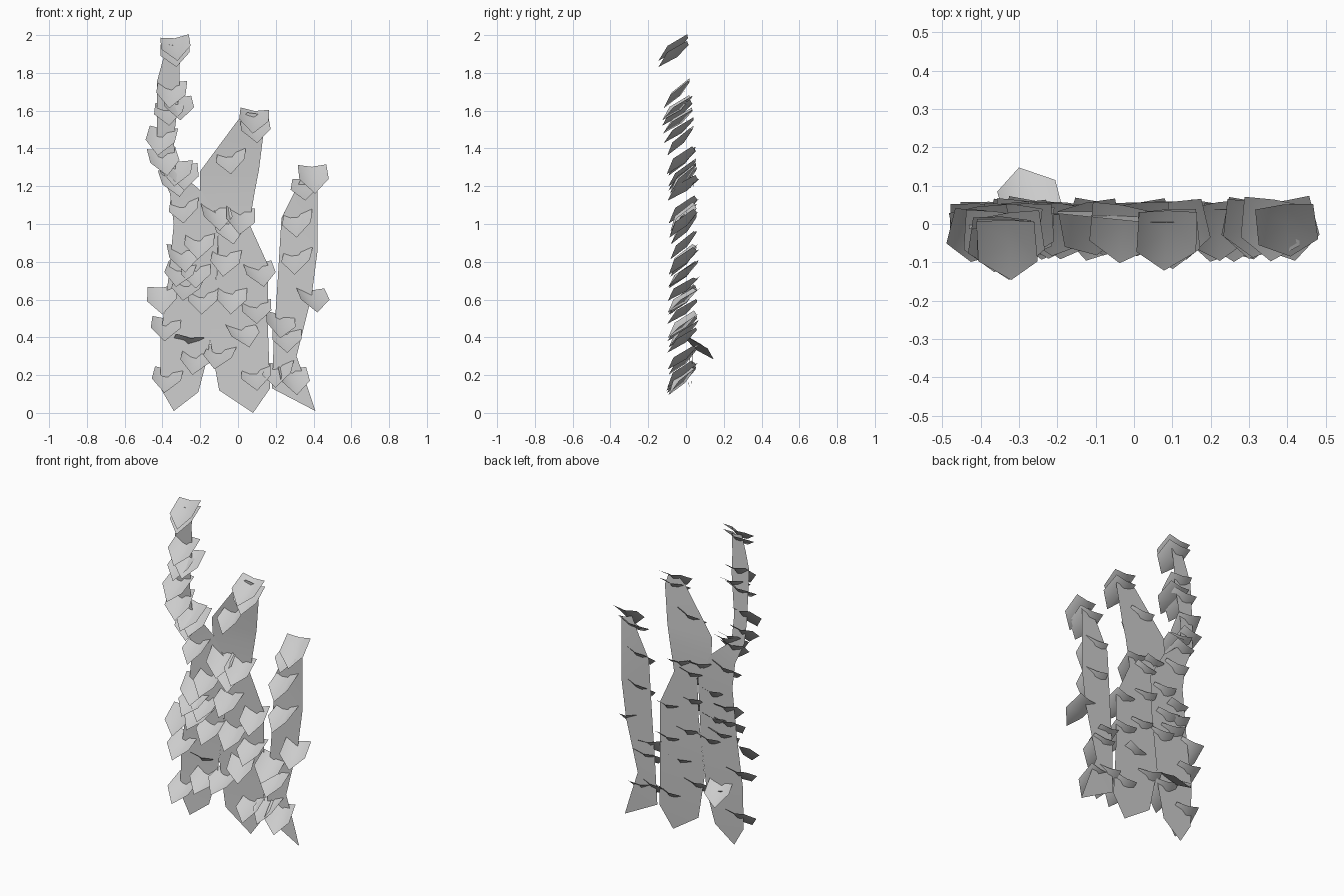
import bpy, random
from mathutils import Vector, Euler
from math import pi

random.seed(4)

def make(name, verts, faces):
    me = bpy.data.meshes.new(name)
    me.from_pydata(verts, [], faces)
    me.shade_smooth()
    ob = bpy.data.objects.new(name, me)
    bpy.context.collection.objects.link(ob)
    return ob

# depth of the bark sheets along the height
DEPTH = [(0, .01), (.3, .025), (1.2, .03), (1.6, 0), (2.0, -.025)]

def depth(z):
    for (z0, y0), (z1, y1) in zip(DEPTH, DEPTH[1:]):
        if z <= z1:
            return y0 + (y1 - y0) * (z - z0) / (z1 - z0)
    return DEPTH[-1][1]

# flat backing strands: rows of left point, right point (x, z)
def strand(name, rows, foot, off=0.0):
    verts = [(foot[0], depth(foot[1]) + off, foot[1])]
    for xl, zl, xr, zr in rows:
        verts += [(xl, depth(zl) + off, zl), (xr, depth(zr) + off, zr)]
    faces = [(0, 2, 1)]
    for i in range(1, 2 * len(rows) - 1, 2):
        faces.append((i, i + 1, i + 3, i + 2))
    return make(name, verts, faces)

strand("left_strand", [
    (-.41, .13, -.21, .11), (-.41, .40, -.16, .30), (-.37, .70, -.12, .62),
    (-.34, 1.0, -.10, 1.03), (-.36, 1.16, -.19, 1.17), (-.42, 1.30, -.33, 1.29),
    (-.43, 1.45, -.34, 1.45), (-.43, 1.75, -.31, 1.70), (-.40, 1.86, -.31, 1.83),
    (-.37, 1.95, -.30, 1.94)], (-.34, .01), -.003)
strand("middle_strand", [
    (-.10, .12, .17, .13), (-.15, .40, .16, .40), (-.11, .75, .16, .78),
    (-.10, 1.0, .06, 1.0), (-.20, 1.18, .09, 1.18), (-.20, 1.28, .11, 1.28),
    (.0, 1.55, .14, 1.52), (.05, 1.59, .12, 1.58)], (.08, .0), .003)
strand("right_strand", [
    (.18, .13, .36, .16), (.19, .40, .31, .30), (.21, .70, .39, .62),
    (.23, 1.03, .42, .85), (.30, 1.17, .42, 1.20), (.35, 1.27, .42, 1.25)],
    (.41, .01), .01)

# one gently cupped leaf: back edge, side points, drooping tip and midrib
LEAF = [Vector(v) for v in [
    (-.076, .025, .052), (0, .03, .04), (.076, .025, .052),
    (.078, -.075, -.015), (0, -.12, -.088), (-.078, -.075, -.015), (0, -.025, -.028)]]
LEAF_FACES = [(0, 5, 6, 1), (1, 6, 3, 2), (5, 4, 6), (6, 4, 3)]

def leaves(name, spots):
    verts, faces = [], []
    for x, z, *turn in spots:
        yaw = turn[0] if turn else random.uniform(-.25, .25)
        rot = Euler((random.uniform(-.1, .1), random.uniform(-.15, .15), yaw)).to_matrix()
        n = len(verts)
        verts += [rot @ v + Vector((x, depth(z), z)) for v in LEAF]
        faces += [[n + i for i in f] for f in LEAF_FACES]
    return make(name, verts, faces)

leaves("left_leaves", [
    (-.33, 1.945, 0), (-.33, 1.91), (-.35, 1.71), (-.32, 1.63), (-.36, 1.60),
    (-.40, 1.46), (-.40, 1.35), (-.32, 1.29), (-.34, 1.24), (-.29, 1.27),
    (-.28, 1.09), (-.12, 1.06), (-.20, .91), (-.30, .84), (-.22, .75),
    (-.30, .75), (-.26, .67), (-.18, .61), (-.40, .62),
    (-.38, .46), (-.37, .19), (-.22, .29), (-.265, .36, pi + .2)])
leaves("middle_leaves", [
    (.085, 1.56, 0), (.09, 1.51), (-.03, 1.35), (.01, 1.04),
    (-.05, .99), (-.06, .82), (-.03, .62), (.11, .75), (.10, .55),
    (.02, .43), (-.09, .31), (.10, .20)])
leaves("right_leaves", [
    (.395, 1.26, .1), (.365, 1.20), (.32, 1.02), (.32, .82), (.39, .61),
    (.22, .48), (.26, .40), (.22, .22), (.29, .19)])
